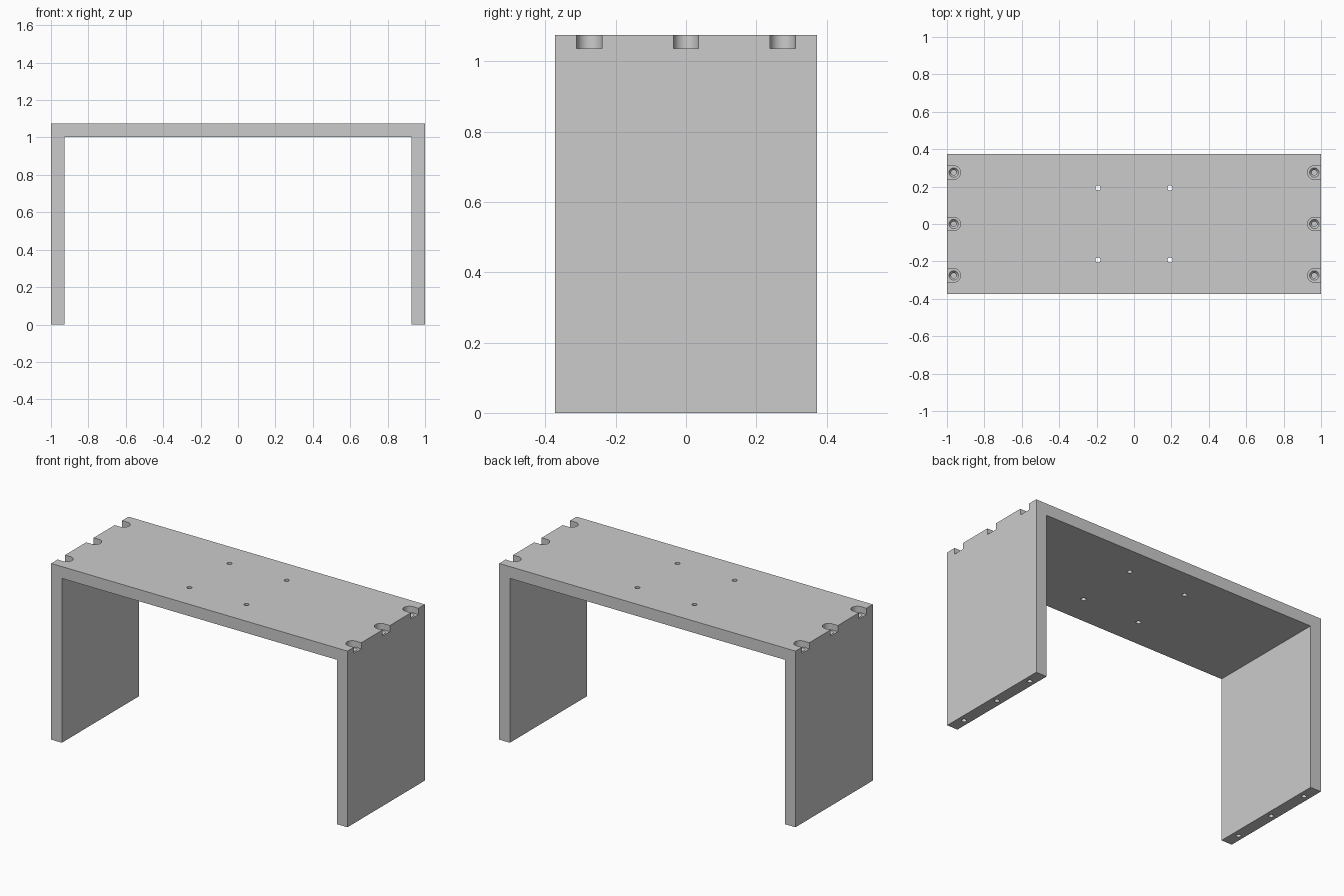
import bpy
import math

WIDTH, DEPTH, HEIGHT, THICK = 2.0, 0.746, 1.075, 0.072
SCREW_X = WIDTH / 2 - THICK / 2
SCREW_YS = (-0.275, 0.0, 0.275)
POCKET_R, POCKET_FLOOR = 0.036, HEIGHT - 0.038
HOLE_R = 0.014

cube = bpy.data.objects.get("Cube")
if cube:
    bpy.data.objects.remove(cube, do_unlink=True)

grey = bpy.data.materials.new("plain grey")
grey.use_nodes = True
colour = (0.6, 0.6, 0.6, 1)
grey.diffuse_color = colour
grey.node_tree.nodes["Principled BSDF"].inputs["Base Color"].default_value = colour


def box(name, x0, x1, y0, y1, z0, z1):
    bpy.ops.mesh.primitive_cube_add(size=1, location=((x0 + x1) / 2, (y0 + y1) / 2, (z0 + z1) / 2))
    ob = bpy.context.object
    ob.name = name
    ob.scale = (x1 - x0, y1 - y0, z1 - z0)
    bpy.ops.object.transform_apply(location=False, rotation=False, scale=True)
    ob.data.materials.append(grey)
    return ob


def cone(x, y, z0, z1, r0, r1):
    bpy.ops.mesh.primitive_cone_add(vertices=32, radius1=r0, radius2=r1, depth=z1 - z0,
                                    location=(x, y, (z0 + z1) / 2))
    ob = bpy.context.object
    ob.data.materials.append(grey)
    return ob


def cut(target, cutter):
    cutter.name = "cutter"
    cutter.hide_render = True
    mod = target.modifiers.new("cut", "BOOLEAN")
    mod.operation = "DIFFERENCE"
    mod.solver = "EXACT"
    mod.object = cutter
    bpy.context.view_layer.objects.active = target
    bpy.ops.object.modifier_apply(modifier=mod.name)
    bpy.data.objects.remove(cutter, do_unlink=True)


# Top board and the two side boards under it
under = HEIGHT - THICK
top = box("top_board", -WIDTH / 2, WIDTH / 2, -DEPTH / 2, DEPTH / 2, under, HEIGHT)
sides = {}
for name, s in (("left_side_board", 1), ("right_side_board", -1)):
    inner, outer = sorted((s * (WIDTH / 2 - THICK), s * WIDTH / 2))
    sides[s] = box(name, inner, outer, -DEPTH / 2, DEPTH / 2, 0, under)

for s, side in sides.items():
    for y in SCREW_YS:
        x = s * SCREW_X
        # Screw head pocket, open at the end of the board
        cut(top, cone(x, y, POCKET_FLOOR, HEIGHT + 0.05, POCKET_R, POCKET_R))
        a, b = sorted((x, s * (WIDTH / 2 + 0.05)))
        cut(top, box("slot", a, b, y - POCKET_R, y + POCKET_R, POCKET_FLOOR, HEIGHT + 0.05))
        # Countersink running into the pilot hole
        cut(top, cone(x, y, POCKET_FLOOR - 0.014, POCKET_FLOOR + 0.001, HOLE_R, 0.026))
        cut(top, cone(x, y, under - 0.05, POCKET_FLOOR - 0.01, HOLE_R, HOLE_R))
        # Pilot holes in the upper and lower ends of the side board
        cut(side, cone(x, y, under - 0.15, under + 0.05, HOLE_R, HOLE_R))
        cut(side, cone(x, y, -0.05, 0.15, HOLE_R, HOLE_R))

# Four mounting holes through the top board
for x in (-0.193, 0.193):
    for y in (-0.193, 0.193):
        cut(top, cone(x, y, under - 0.05, HEIGHT + 0.05, HOLE_R, HOLE_R))

# Crisp edges with smooth hole walls
for ob in (top, *sides.values()):
    bpy.ops.object.select_all(action="DESELECT")
    ob.select_set(True)
    bpy.context.view_layer.objects.active = ob
    bpy.ops.object.shade_smooth_by_angle(angle=math.radians(30))
